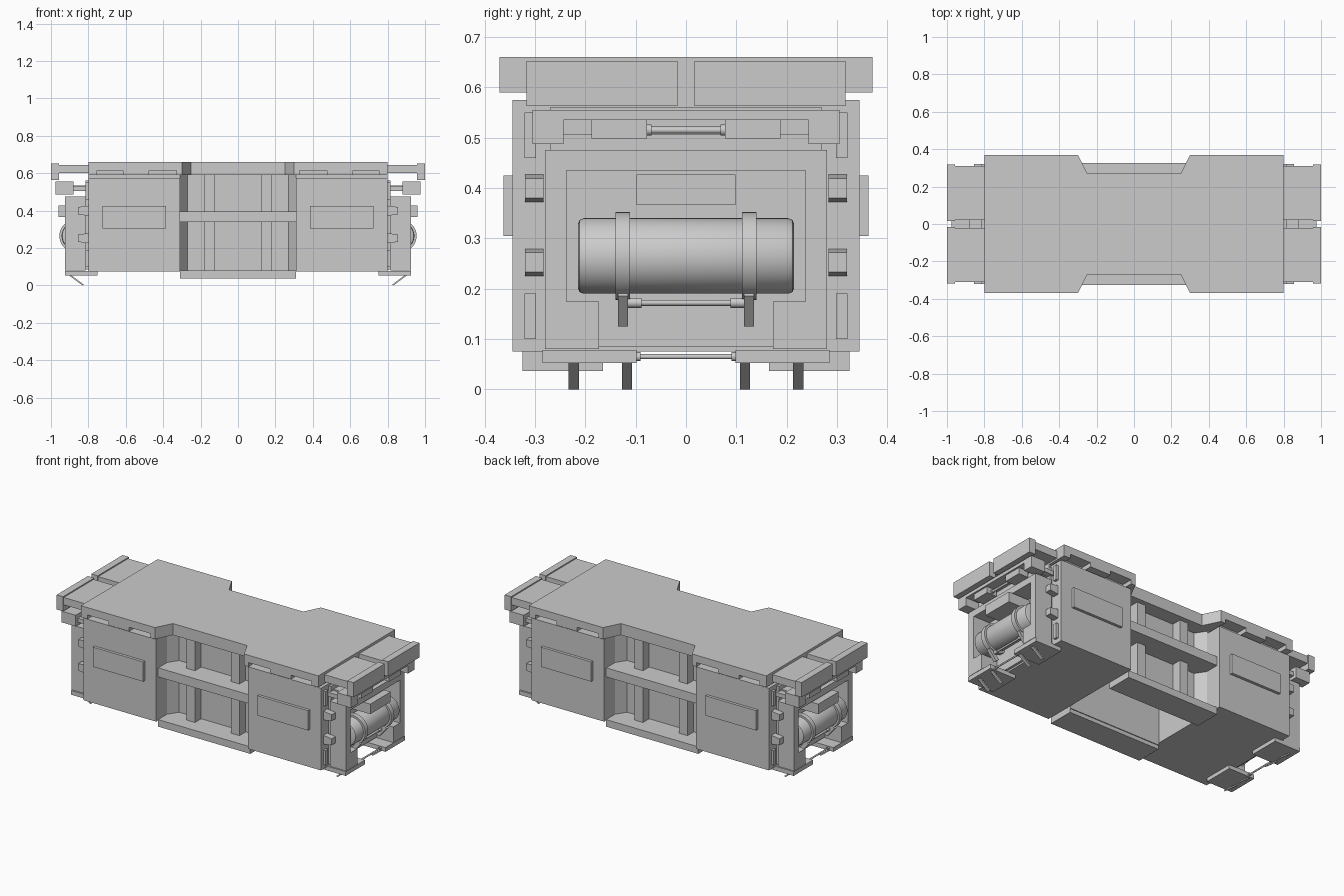
import bpy, bmesh, math
from mathutils import Matrix, Vector

if "Cube" in bpy.data.objects:
    bpy.data.objects.remove(bpy.data.objects["Cube"], do_unlink=True)

grey = bpy.data.materials.new("light_grey")
grey.use_nodes = True
COLOUR = (0.6, 0.6, 0.6, 1)
grey.diffuse_color = COLOUR
grey.node_tree.nodes["Principled BSDF"].inputs["Base Color"].default_value = COLOUR


def finish(name, bm):
    bmesh.ops.recalc_face_normals(bm, faces=bm.faces)
    mesh = bpy.data.meshes.new(name)
    bm.to_mesh(mesh)
    bm.free()
    mesh.materials.append(grey)
    ob = bpy.data.objects.new(name, mesh)
    bpy.context.scene.collection.objects.link(ob)
    return ob


def box(name, x, y, z):
    """Box from three (low, high) ranges."""
    bm = bmesh.new()
    bmesh.ops.create_cube(bm, size=1)
    for v in bm.verts:
        v.co = Vector([(a + b) / 2 + c * abs(b - a) for c, (a, b) in zip(v.co, (x, y, z))])
    return finish(name, bm)


def prism(name, points, direction):
    """Extrude a planar outline along a direction."""
    bm = bmesh.new()
    face = bm.faces.new([bm.verts.new(p) for p in points])
    ext = bmesh.ops.extrude_face_region(bm, geom=[face], use_keep_orig=True)
    bmesh.ops.translate(bm, vec=direction,
                        verts=[v for v in ext["geom"] if isinstance(v, bmesh.types.BMVert)])
    return finish(name, bm)


def rod(name, x, z, y0, y1, r, bevel=0, sides=32):
    """Cylinder lying along y."""
    bm = bmesh.new()
    bmesh.ops.create_cone(bm, cap_ends=True, segments=sides, radius1=r, radius2=r, depth=y1 - y0,
                          matrix=Matrix.Translation((x, (y0 + y1) / 2, z))
                          @ Matrix.Rotation(math.pi / 2, 4, 'X'))
    if bevel:
        rims = [e for e in bm.edges if any(len(f.verts) > 4 for f in e.link_faces)]
        bmesh.ops.bevel(bm, geom=rims, offset=bevel, segments=2, affect='EDGES', profile=0.5)
    ob = finish(name, bm)
    bpy.ops.object.select_all(action='DESELECT')
    ob.select_set(True)
    bpy.context.view_layer.objects.active = ob
    bpy.ops.object.shade_smooth_by_angle(angle=math.radians(35))
    return ob


def span(s, a, b):
    """Range mirrored by sign s."""
    return tuple(sorted((s * a, s * b)))


def four_way(quarter):
    """Close a quarter outline by mirroring it in x and y."""
    right = [(x, -y) for x, y in quarter] + [(x, y) for x, y in reversed(quarter)]
    return right + [(-x, -y) for x, y in right]


# Roof slab with waisted sides, and a notched lip beneath it
waist = [(.25, .27), (.3, .37)]
slab = four_way(waist + [(.8, .37)])
prism("roof", [(x, y, .615) for x, y in slab], (0, 0, .045))
notches = []
for a, b in ((.33, .475), (.615, .755)):
    notches += [(a, .37), (a, .3), (b, .3), (b, .37)]
lip = four_way(waist + notches + [(.8, .37)])
prism("roof_lip", [(x, y, .59) for x, y in lip], (0, 0, .025))

side_names = {-1: "front", 1: "back"}
end_names = {-1: "right", 1: "left"}

# Middle bay on both long sides
for t, side in side_names.items():
    wall = [(-.31, .24), (-.27, .18), (.27, .18), (.31, .24), (.31, .16), (-.31, .16)]
    prism(side + "_bay_wall", [(x, t * y, .06) for x, y in wall], (0, 0, .53))
    box(side + "_bay_shelf", (-.31, .31), span(t, .17, .325), (.34, .395))
    box(side + "_bay_sill", (-.31, .31), span(t, .165, .325), (.037, .08))
    for s, end in end_names.items():
        box(f"{side}_{end}_bay_post", span(s, .122, .178), span(t, .17, .24), (.06, .59))

for s, end in end_names.items():
    # Main housing
    box(end + "_housing", span(s, .31, .8), (-.345, .345), (.075, .575))
    box(end + "_roof_spacer", span(s, .31, .8), (-.245, .245), (.57, .595))
    box(end + "_end_plate", span(s, .795, .815), (-.27, .27), (.085, .56))

    # Stepped portal frame around the tank
    half = [(.28, .08), (.28, .475)]
    inner = [(.237, .435), (.237, .175), (.173, .175), (.173, .08)]
    outline = ([(y, z) for y, z in half] + [(-y, z) for y, z in reversed(half)]
               + [(-y, z) for y, z in reversed(inner)] + inner)
    prism(end + "_end_frame", [(s * .815, y, z) for y, z in outline], (s * .11, 0, 0))

    # Tank, upper unit and tie rods
    rod(end + "_tank", s * .868, .265, -.215, .215, .075, .012, 48)
    box(end + "_upper_unit", span(s, .81, .96), (-.098, .098), (.366, .427))
    rod(end + "_strap_rod", s * .88, .172, -.1, .1, .006, 0, 16)
    rod(end + "_lower_rod", s * .89, .065, -.1, .1, .005, 0, 16)
    rod(end + "_upper_rod", s * .93, .515, -.08, .08, .007, 0, 16)

    # Upper bracket beam
    box(end + "_bracket_beam", span(s, .88, .975), (-.305, .305), (.535, .555))
    box(end + "_bracket_back", span(s, .8, .885), (-.245, .245), (.505, .535))

    for t, side in side_names.items():
        tag = f"{end}_{side}_"
        # Side panel
        box(tag + "side_panel", span(s, .385, .725), span(t, .34, .362), (.305, .425))
        # Roof flap with deeper outer lip
        box(tag + "flap", span(s, .79, .96), span(t, .022, .31), (.6, .645))
        box(tag + "flap_lip", span(s, .957, 1), span(t, .017, .317), (.563, .652))
        # Bracket arm and piston
        box(tag + "bracket_arm", span(s, .88, .975), span(t, .243, .305), (.487, .555))
        box(tag + "bracket_link", span(s, .795, .885), span(t, .25, .285), (.505, .53))
        box(tag + "piston", span(s, .9, .965), span(t, .077, .188), (.498, .536))
        rod(tag + "piston_collar", s * .93, .515, *span(t, .069, .08), .011, 0, 16)
        # Tank strap, its slanted foot and rod collars
        rod(tag + "strap", s * .868, .265, *span(t, .111, .14), .087, 0, 48)
        foot = [(.9, .2), (.92, .185), (.87, .125), (.85, .14)]
        prism(tag + "strap_foot", [(s * x, t * .115, z) for x, z in foot], (0, t * .02, 0))
        rod(tag + "strap_collar", s * .88, .172, *span(t, .088, .118), .01, 0, 16)
        rod(tag + "lower_collar", s * .89, .065, *span(t, .09, .102), .009, 0, 16)
        # Foot plate with slanted hooks
        box(tag + "foot_plate", span(s, .75, .925), span(t, .098, .285), (.052, .078))
        for i, y in enumerate((.107, .213)):
            hook = [(.892, .055), (.905, .055), (.832, 0), (.825, .005)]
            prism(f"{tag}hook_{i}", [(s * x, t * y, z) for x, z in hook], (0, t * .02, 0))
        # Tapered latches and corner plates
        for i, z in enumerate((.225, .372)):
            latch = [(.795, z), (.855, z + .008), (.855, z + .047), (.795, z + .055)]
            prism(f"{tag}latch_{i}", [(s * x, t * .283, h) for x, h in latch], (0, t * .037, 0))
        for i, z in enumerate((.1, .46)):
            box(f"{tag}corner_plate_{i}", span(s, .795, .815), span(t, .298, .321), (z, z + .09))
